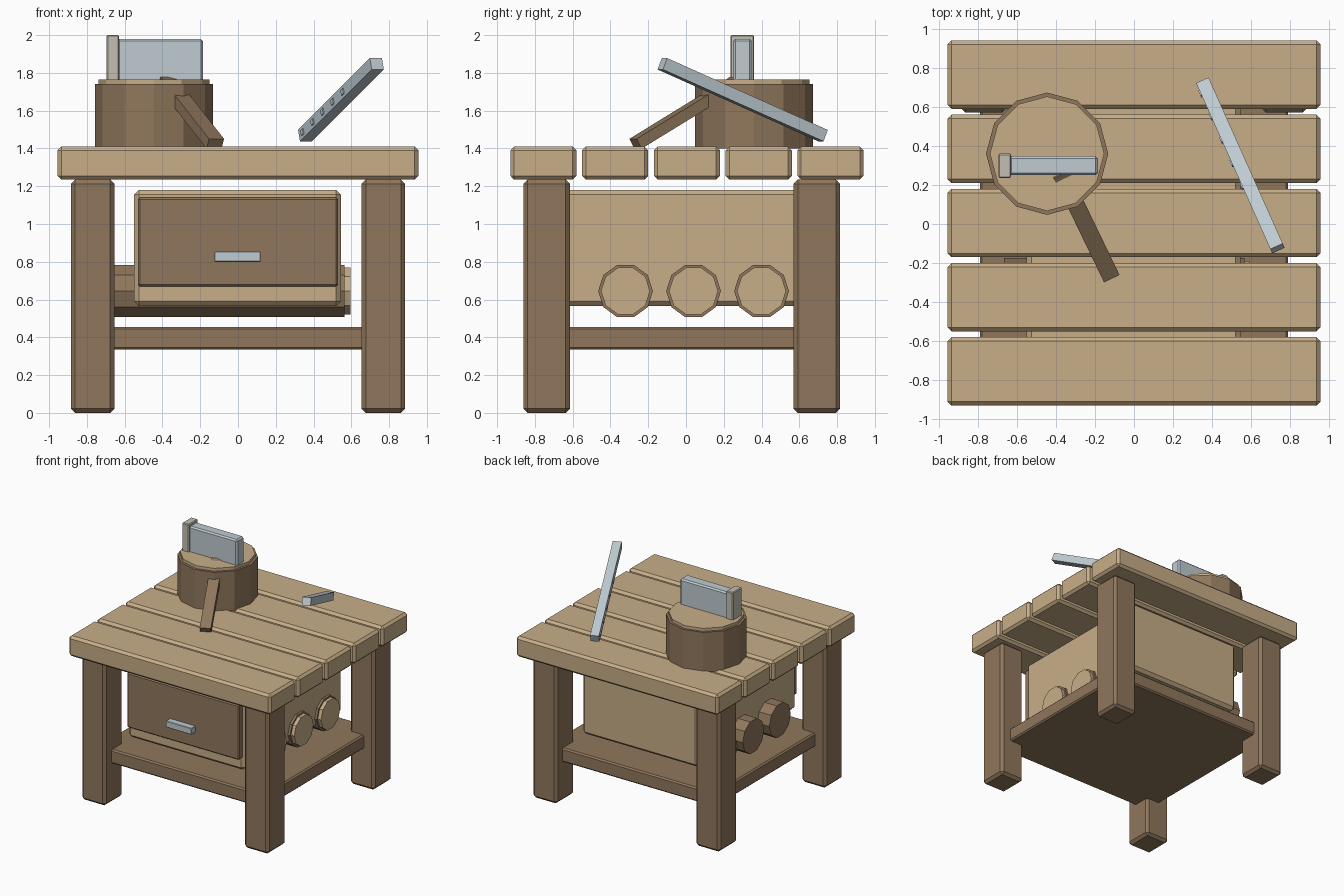
import bpy
from math import pi
from mathutils import Vector, Matrix

cube = bpy.data.objects.get("Cube")
if cube:
    bpy.data.objects.remove(cube, do_unlink=True)


def material(name, rgb):
    mat = bpy.data.materials.new(name)
    mat.use_nodes = True
    mat.diffuse_color = (*rgb, 1)
    for node in mat.node_tree.nodes:
        if node.type == 'BSDF_PRINCIPLED':
            node.inputs["Base Color"].default_value = (*rgb, 1)
    return mat


pale_wood = material("pale wood", (0.578, 0.423, 0.246))
brown_wood = material("brown wood", (0.279, 0.185, 0.107))
steel = material("steel", (0.52, 0.60, 0.64))
stone = material("warm grey", (0.55, 0.52, 0.44))


def finish(name, mat, bevel):
    obj = bpy.context.object
    obj.name = name
    obj.data.materials.append(mat)
    if bevel:
        mod = obj.modifiers.new("chamfer", 'BEVEL')
        mod.width = bevel
        mod.segments = 1
    return obj


def box(name, xs, ys, zs, mat, bevel=0.0):
    """Box given by its extent on each axis."""
    bpy.ops.mesh.primitive_cube_add(size=1)
    obj = finish(name, mat, bevel)
    spans = (xs, ys, zs)
    size = Vector([b - a for a, b in spans])
    centre = Vector([(a + b) / 2 for a, b in spans])
    obj.data.transform(Matrix.Translation(centre) @ Matrix.Diagonal((*size, 1)))
    return obj


def beam(name, start, end, width, thick, mat, bevel=0.0):
    """Rectangular bar between two points, its width kept horizontal."""
    start, end = Vector(start), Vector(end)
    along = (end - start).normalized()
    side = along.cross(Vector((0, 0, 1))).normalized()
    up = side.cross(along)
    frame = Matrix((along, side, up)).transposed().to_4x4()
    bpy.ops.mesh.primitive_cube_add(size=1)
    obj = finish(name, mat, bevel)
    size = Matrix.Diagonal(((end - start).length, width, thick, 1))
    obj.data.transform(Matrix.Translation((start + end) / 2) @ frame @ size)
    return obj, along, side


def prism(name, sides, radius, centre, length, mat, rotation=(0, 0, 0)):
    bpy.ops.mesh.primitive_cylinder_add(vertices=sides, radius=radius, depth=length,
                                        location=centre, rotation=rotation)
    return finish(name, mat, 0)


# Table top planks
for i in range(5):
    y = -0.755 + 0.38 * i
    box(f"plank_{i + 1}", (-0.955, 0.955), (y - 0.175, y + 0.175), (1.235, 1.41),
        pale_wood, 0.02)

# Legs and lower shelf
for side, xs in (("right", (-0.885, -0.655)), ("left", (0.655, 0.885))):
    for end, ys in (("front", (-0.86, -0.615)), ("back", (0.57, 0.815))):
        box(f"{end}_{side}_leg", xs, ys, (0, 1.235), brown_wood, 0.022)
box("shelf", (-0.79, 0.79), (-0.77, 0.735), (0.335, 0.455), brown_wood, 0.012)

# Drawer
box("drawer_body", (-0.55, 0.545), (-0.705, 0.63), (0.565, 1.18), pale_wood, 0.025)
box("drawer_front", (-0.53, 0.53), (-0.745, -0.68), (0.67, 1.14), brown_wood, 0.01)
box("drawer_handle", (-0.125, 0.12), (-0.80, -0.74), (0.80, 0.855), steel, 0.004)

# Stored logs with pale cut ends
for i, y in enumerate((-0.32, 0.04, 0.40)):
    prism(f"log_{i + 1}", 10, 0.145, (-0.05, y, 0.645), 1.23, brown_wood, (0, pi / 2, 0))
    prism(f"log_end_{i + 1}", 10, 0.13, (0.575, y, 0.645), 0.04, pale_wood, (0, pi / 2, 0))

# Chopping block
prism("chopping_block", 12, 0.313, (-0.445, 0.36, 1.57), 0.34, brown_wood)
prism("chopping_block_top", 12, 0.293, (-0.445, 0.36, 1.745), 0.04, pale_wood)

# Hammer resting in the block
box("hammer_head", (-0.64, -0.185), (0.25, 0.348), (1.70, 1.98), steel, 0.012)
box("hammer_face", (-0.695, -0.63), (0.236, 0.36), (1.70, 2.0), stone, 0.006)
beam("hammer_handle", (-0.12, -0.267, 1.425), (-0.377, 0.265, 1.752), 0.088, 0.06, brown_wood)

# Leaning steel bar with small teeth along one side
low, high = Vector((0.355, 0.725, 1.468)), Vector((0.735, -0.125, 1.848))
bar, along, side = beam("steel_bar", low, high, 0.07, 0.065, steel)
edge = side if side.x < 0 else -side
for i in range(5):
    middle = low.lerp(high, 0.05 + 0.14 * i) + edge * 0.033
    beam(f"bar_tooth_{i + 1}", middle - along * 0.015, middle + along * 0.015,
         0.016, 0.03, steel)
